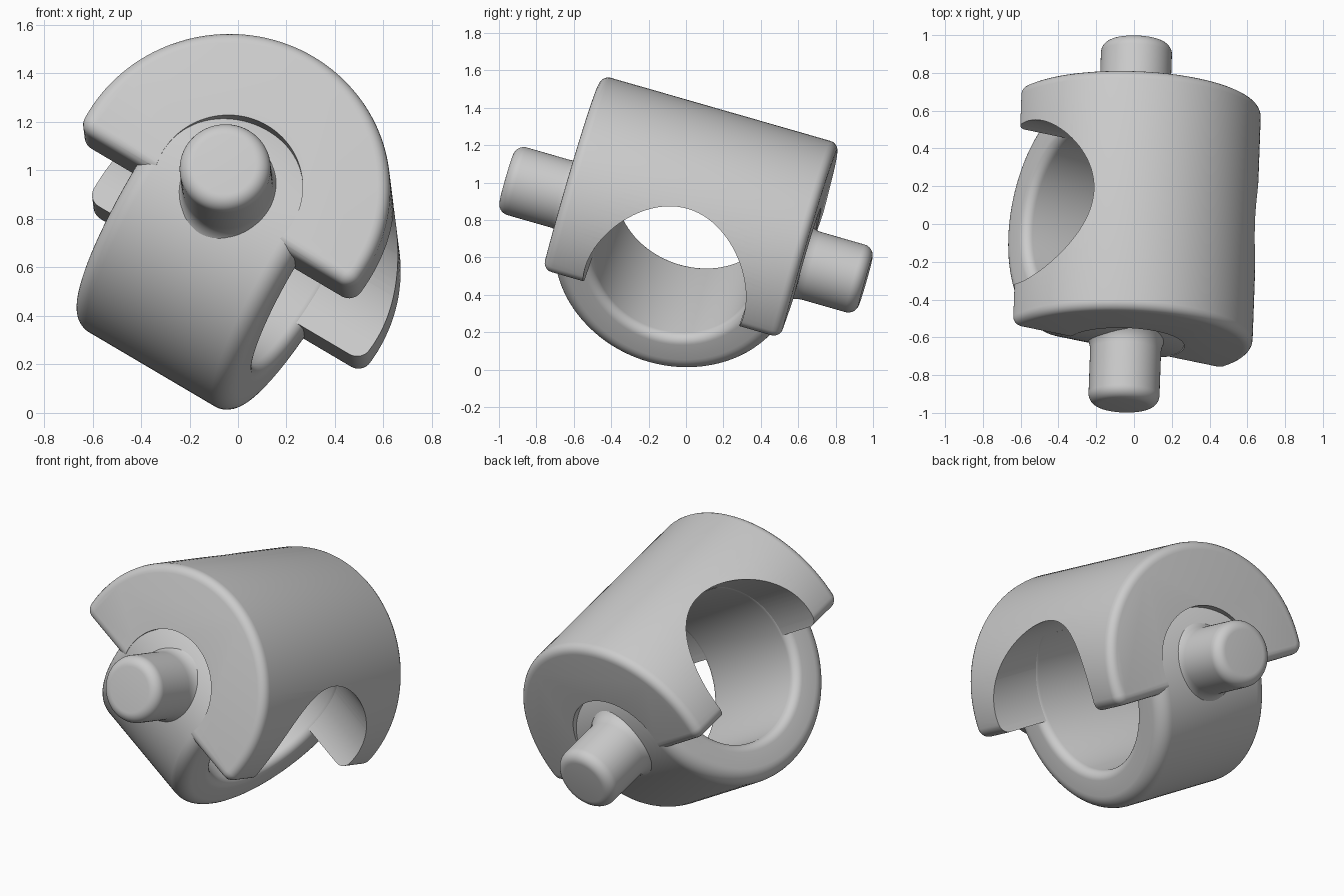
import bpy, bmesh
from math import sin, cos, pi, sqrt, atan2
from mathutils import Vector, Matrix

cube = bpy.data.objects.get("Cube")
if cube:
    bpy.data.objects.remove(cube, do_unlink=True)

# Tilted frame: local x = ring axis, y = pin axis, z = up out of the housing
pin_dir = Vector((0.035, 0.961, -0.276)).normalized()
ring_dir = Vector((0.86, -0.177, -0.507))
ring_dir = (ring_dir - pin_dir * ring_dir.dot(pin_dir)).normalized()
up_dir = ring_dir.cross(pin_dir)
FRAME = Matrix((ring_dir, pin_dir, up_dir)).transposed().to_4x4()
FRAME.translation = (-0.02, 0, 0.748)

X, Y, Z = Vector((1, 0, 0)), Vector((0, 1, 0)), Vector((0, 0, 1))
R = 0.67          # housing radius
HALF = 0.662      # half length of housing
CUT = 0.10        # housing is cut this far below its axis
HOLE = 0.44       # cross hole radius

grey = bpy.data.materials.new("plain_grey")
grey.use_nodes = True
grey.diffuse_color = (0.6, 0.6, 0.6, 1)
grey.node_tree.nodes["Principled BSDF"].inputs["Base Color"].default_value = (0.6, 0.6, 0.6, 1)


def arc(cx, cy, r, start, end, steps=8):
    """Points on an arc, angles in radians."""
    angles = [start + (end - start) * i / steps for i in range(steps + 1)]
    return [(cx + r * cos(t), cy + r * sin(t)) for t in angles]


def finish(name, bm):
    bmesh.ops.remove_doubles(bm, verts=bm.verts, dist=1e-5)
    bmesh.ops.recalc_face_normals(bm, faces=bm.faces)
    mesh = bpy.data.meshes.new(name)
    bm.to_mesh(mesh)
    bm.free()
    mesh.materials.append(grey)
    obj = bpy.data.objects.new(name, mesh)
    bpy.context.collection.objects.link(obj)
    obj.matrix_world = FRAME
    return obj


def lathe(name, profile, axis, closed=False):
    """Spin (radius, distance along axis) points about a local axis."""
    bm = bmesh.new()
    verts = [bm.verts.new(Z * r + axis * t) for r, t in profile]
    pairs = list(zip(verts, verts[1:])) + ([(verts[-1], verts[0])] if closed else [])
    edges = [bm.edges.new(p) for p in pairs]
    bmesh.ops.spin(bm, geom=verts + edges, cent=(0, 0, 0), axis=axis, angle=2 * pi, steps=96)
    return finish(name, bm)


def rod(name, r, start, end, axis):
    return lathe(name, [(0, start), (r, start), (r, end), (0, end)], axis)


def select(obj):
    bpy.ops.object.select_all(action='DESELECT')
    obj.select_set(True)
    bpy.context.view_layer.objects.active = obj


def cut(obj, cutter):
    mod = obj.modifiers.new("cut", 'BOOLEAN')
    mod.operation, mod.solver, mod.object = 'DIFFERENCE', 'EXACT', cutter
    select(obj)
    bpy.ops.object.modifier_apply(modifier=mod.name)
    bpy.data.objects.remove(cutter, do_unlink=True)


# Housing: rounded D section extruded along the pin axis, with softened ends
f = 0.06
cx, cz = sqrt((R - f) ** 2 - (f - CUT) ** 2), f - CUT
lean = atan2(cz, cx)
section = (arc(cx, cz, f, -pi / 2, lean)[:-1]
           + arc(0, 0, R, lean, pi - lean, 72)
           + arc(-cx, cz, f, pi - lean, 3 * pi / 2)[1:])
bm = bmesh.new()
face = bm.faces.new([bm.verts.new((x, -HALF, z)) for x, z in section])
ext = bmesh.ops.extrude_face_region(bm, geom=[face])["geom"]
bmesh.ops.translate(bm, vec=Y * 2 * HALF, verts=[v for v in ext if isinstance(v, bmesh.types.BMVert)])
bmesh.ops.recalc_face_normals(bm, faces=bm.faces)
rims = [e for e in bm.edges if abs(e.verts[0].co.y - e.verts[1].co.y) < 1e-4]
bmesh.ops.bevel(bm, geom=rims, offset=0.05, segments=5, profile=0.5, affect='EDGES', clamp_overlap=False)
housing = finish("housing", bm)

# Cross hole and a round pocket around each pin
cut(housing, rod("hole_cutter", HOLE + 0.003, -1, 1, X))
for side in (-1, 1):
    cut(housing, rod("pocket_cutter", 0.31, side * 0.52, side * 0.9, Y))

# Ring: thick rounded sleeve, trimmed where it is buried in the housing
W, OUT, f, g = 0.385, 0.66, 0.08, 0.05
ring_section = (arc(OUT - f, W - f, f, 0, pi / 2) + arc(HOLE + g, W - g, g, pi / 2, pi)
                + arc(HOLE + g, g - W, g, pi, 3 * pi / 2) + arc(OUT - f, f - W, f, -pi / 2, 0))
ring = lathe("ring", ring_section, X, closed=True)
bm = bmesh.new()
bmesh.ops.create_cube(bm, size=2, matrix=Matrix.Translation((0, 0, 1.36)))
cut(ring, finish("trim_cutter", bm))

# Pins: flared foot, straight shank, rounded tip
parts = [housing, ring]
f, foot, r = 0.06, 0.115, 0.188
for side, name in ((-1, "front_pin"), (1, "back_pin")):
    profile = ([(0, 0.52), (r + foot, 0.52)]
               + arc(r + foot, 0.585 + foot, foot, 3 * pi / 2, pi)
               + arc(r - f, 1.0 - f, f, 0, pi / 2) + [(0, 1.0)])
    parts.append(lathe(name, [(q, side * t) for q, t in profile], Y))

for part in parts:
    select(part)
    bpy.ops.object.shade_smooth_by_angle(angle=0.6)
